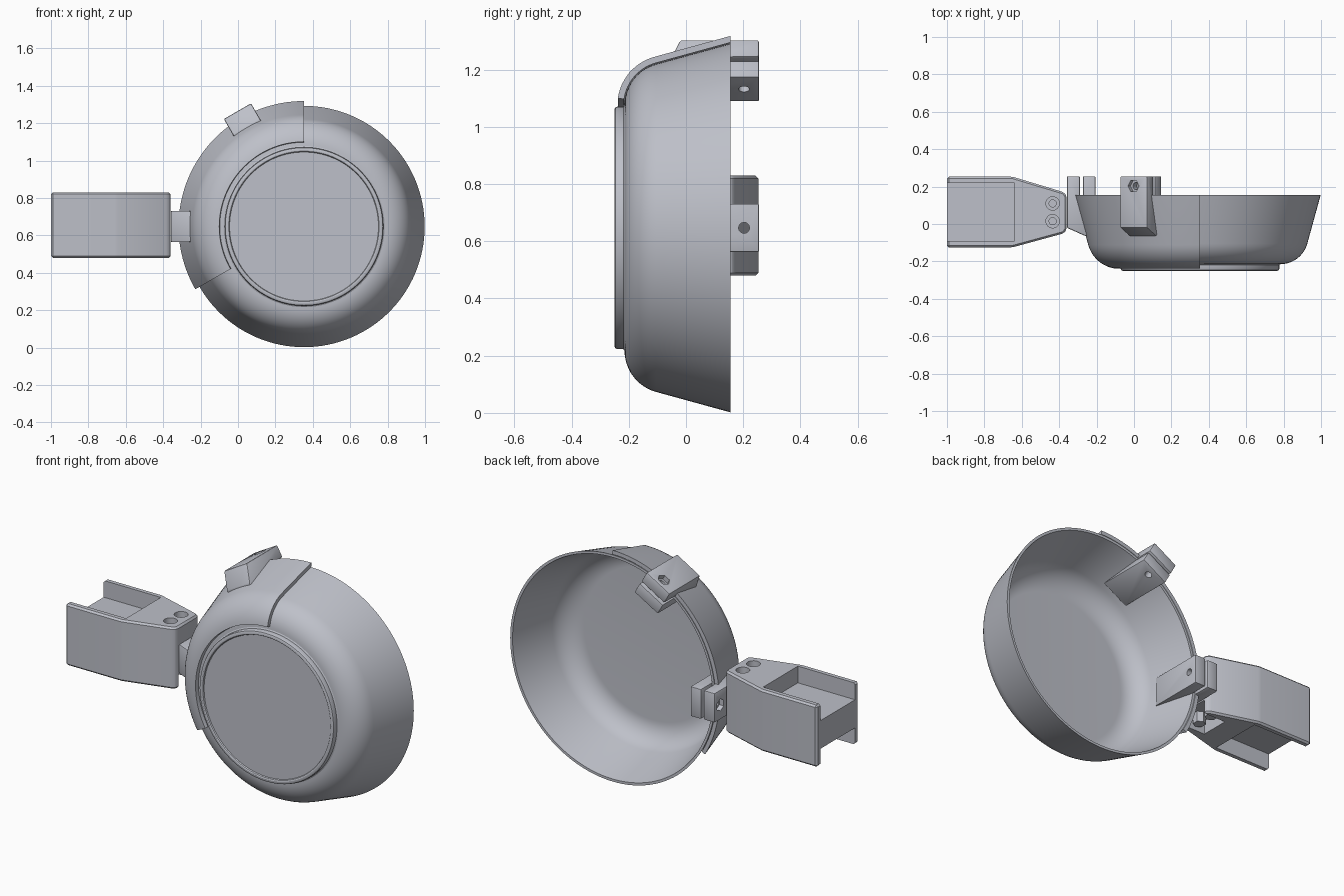
import bpy, bmesh, math
from mathutils import Vector, Matrix

if "Cube" in bpy.data.objects:
    bpy.data.objects.remove(bpy.data.objects["Cube"])

CX, CZ = 0.353, 0.647          # dish axis, running along y
RIM_Y, RIM_R = 0.155, 0.645
ARC_Y, ARC_R, ARC = -0.065, 0.429, 0.15   # rounded corner of the dish
NORMAL = math.atan2(0.964, 0.265)         # direction of the sloped wall

grey = bpy.data.materials.new("light grey plastic")
grey.use_nodes = True
colour = (0.515, 0.53, 0.585, 1)
grey.diffuse_color = colour
grey.node_tree.nodes["Principled BSDF"].inputs["Base Color"].default_value = colour


def finish(bm, name):
    bmesh.ops.recalc_face_normals(bm, faces=bm.faces[:])
    mesh = bpy.data.meshes.new(name)
    bm.to_mesh(mesh)
    bm.free()
    mesh.materials.append(grey)
    ob = bpy.data.objects.new(name, mesh)
    bpy.context.scene.collection.objects.link(ob)
    return ob


def polar(angle, r, y, side=0.0):
    c, s = math.cos(angle), math.sin(angle)
    return Vector((CX + r * c + side * s, y, CZ + r * s - side * c))


def lathe(name, profile, a0, a1, steps):
    """Sweep a closed (y, r) profile around the dish axis."""
    bm = bmesh.new()
    full = abs(a1 - a0 - 2 * math.pi) < 1e-4
    rows = [[bm.verts.new(polar(a0 + (a1 - a0) * i / steps, r, y)) for y, r in profile]
            for i in range(steps if full else steps + 1)]
    n = len(profile)
    for i in range(steps):
        a, b = rows[i], rows[(i + 1) % len(rows)]
        for j in range(n - 1 if full else n):
            k = (j + 1) % n
            bm.faces.new((a[j], a[k], b[k], b[j]))
    if not full:
        bm.faces.new(rows[0])
        bm.faces.new(rows[-1][::-1])
    bmesh.ops.remove_doubles(bm, verts=bm.verts[:], dist=1e-5)
    return finish(bm, name)


def wall(offset, end_deg=0):
    """Dish wall from rim to floor, pushed out by offset."""
    pts = [(RIM_Y, RIM_R + offset / 0.964)]
    for i in range(13):
        t = NORMAL + (math.radians(end_deg) - NORMAL) * i / 12
        pts.append((ARC_Y - (ARC + offset) * math.cos(t), ARC_R + (ARC + offset) * math.sin(t)))
    return pts


def prism(name, loop, vector, bevel=0.0, segments=1):
    bm = bmesh.new()
    face = bm.faces.new([bm.verts.new(p) for p in loop])
    new = bmesh.ops.extrude_face_region(bm, geom=[face])["geom"]
    bmesh.ops.translate(bm, vec=Vector(vector),
                        verts=[v for v in new if isinstance(v, bmesh.types.BMVert)])
    if bevel:
        bmesh.ops.recalc_face_normals(bm, faces=bm.faces[:])
        bmesh.ops.bevel(bm, geom=bm.edges[:], offset=bevel, segments=segments,
                        profile=0.5, affect='EDGES', clamp_overlap=True)
    return finish(bm, name)


def box(name, lo, hi):
    loop = [(lo[0], lo[1], lo[2]), (hi[0], lo[1], lo[2]), (hi[0], hi[1], lo[2]), (lo[0], hi[1], lo[2])]
    return prism(name, loop, (0, 0, hi[2] - lo[2]))


def cylinder(name, p0, p1, r, sides=24):
    p0, p1 = Vector(p0), Vector(p1)
    d = p1 - p0
    bm = bmesh.new()
    bmesh.ops.create_cone(bm, cap_ends=True, segments=sides, radius1=r, radius2=r, depth=d.length,
                          matrix=Matrix.Translation((p0 + p1) / 2) @ d.to_track_quat('Z', 'Y').to_matrix().to_4x4())
    return finish(bm, name)


def cut(ob, cutters):
    bpy.context.view_layer.objects.active = ob
    for c in cutters:
        c.hide_render = True
        m = ob.modifiers.new("cut", 'BOOLEAN')
        m.operation, m.solver, m.object = 'DIFFERENCE', 'EXACT', c
        bpy.ops.object.modifier_apply(modifier=m.name)
        bpy.data.objects.remove(c)


parts = []

# Dish: hollow cup with a raised foot ring
foot = [(-0.215, 0.431), (-0.219, 0.424), (-0.241, 0.424), (-0.247, 0.421), (-0.25, 0.415),
        (-0.25, 0.406), (-0.247, 0.401), (-0.24, 0.398), (-0.24, 0.0)]
inside = wall(-0.014)[::-1]
parts.append(lathe("dish", [(-0.201, 0.0)] + inside + wall(0.0) + foot, 0, 2 * math.pi, 128))

# Curved holder shell hugging a third of the dish
parts.append(lathe("holder_shell", wall(0.003, 8) + wall(0.025, 8)[::-1],
                   math.radians(90), math.radians(210), 48))

# Two clamps, each an outer jaw on the shell and an inner jaw inside the dish
HALF = 0.084
OUTER = [(0.255, 0.642), (0.255, 0.712), (-0.02, 0.712), (-0.065, 0.612), (-0.06, 0.598), (0.16, 0.642)]
INNER = [(0.255, 0.56), (0.255, 0.625), (0.155, 0.625), (-0.07, 0.566), (-0.07, 0.56)]
for label, deg in (("upper", 120), ("side", 180)):
    a = math.radians(deg)
    across = polar(a, 0, 0, 2 * HALF) - polar(a, 0, 0)
    for jaw, shape, bev in (("outer", OUTER, 0.012), ("inner", INNER, 0.014)):
        ob = prism(f"{label}_{jaw}_jaw", [polar(a, r, y, -HALF) for y, r in shape], across,
                   bev if jaw == "inner" else 0.009, 2)
        cutters = [cylinder("hole_cutter", polar(a, 0.5, 0.203), polar(a, 0.8, 0.203), 0.019)]
        if jaw == "outer":
            cutters.append(cylinder("hex_cutter", polar(a, 0.685, 0.203), polar(a, 0.8, 0.203), 0.034, 6))
        cut(ob, cutters)
        parts.append(ob)

# Mounting arm: channel section tapering toward the side clamp
outline = [(-1.0, 0.253), (-0.65, 0.253), (-0.375, 0.17), (-0.36, 0.15),
           (-0.36, -0.03), (-0.375, -0.05), (-0.65, -0.125), (-1.0, -0.125)]
arm = prism("mounting_arm", [(x, y, 0.48) for x, y in outline], (0, 0, 0.35), 0.01)
BOLTS = [(-0.435, 0.11), (-0.435, 0.015)]
cutters = [box("top_recess", (-1.1, -0.092, 0.735), (-0.64, 0.22, 0.9)),
           box("bottom_recess", (-1.1, -0.092, 0.4), (-0.64, 0.22, 0.575)),
           box("nut_recess", (-0.5, -0.022, 0.4), (-0.3, 0.145, 0.56))]
for x, y in BOLTS:
    cutters.append(cylinder("counterbore", (x, y, 0.785), (x, y, 0.9), 0.036))
    cutters.append(cylinder("bolt_hole", (x, y, 0.5), (x, y, 0.8), 0.019))
cut(arm, cutters)
parts.append(arm)

# Nuts under the arm
for i, (x, y) in enumerate(BOLTS):
    parts.append(cylinder(f"arm_nut_{i + 1}", (x, y, 0.5), (x, y, 0.565), 0.034, 6))

# Smooth curved faces, keep edges crisp
bpy.ops.object.select_all(action='DESELECT')
for ob in parts:
    ob.select_set(True)
bpy.context.view_layer.objects.active = parts[0]
bpy.ops.object.shade_smooth_by_angle(angle=math.radians(30))
